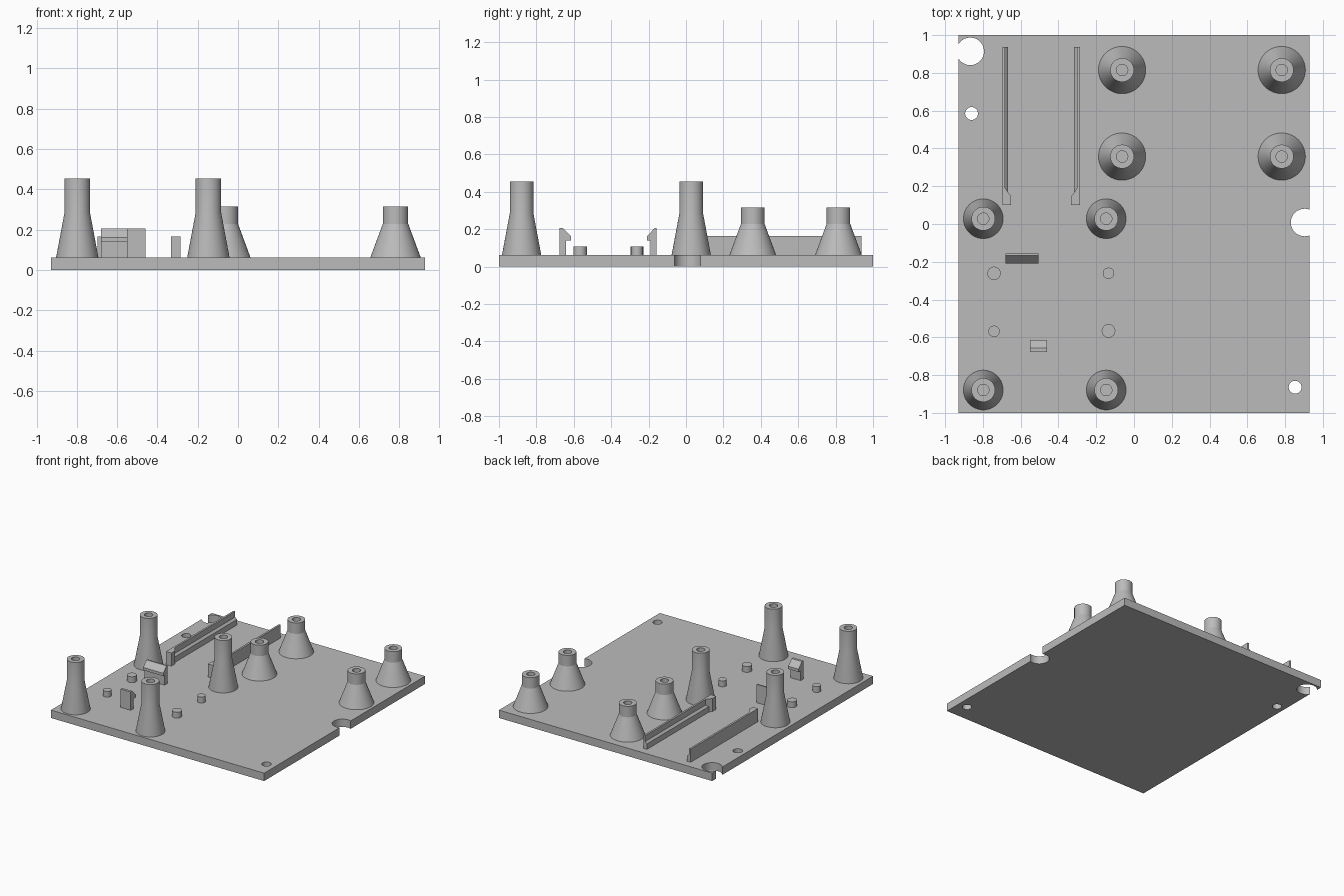
import bpy, bmesh, math
from mathutils import Vector

if "Cube" in bpy.data.objects:
    bpy.data.objects.remove(bpy.data.objects["Cube"], do_unlink=True)

grey = bpy.data.materials.new("plain_grey")
grey.use_nodes = True
grey.diffuse_color = (0.5, 0.5, 0.5, 1)
grey.node_tree.nodes["Principled BSDF"].inputs["Base Color"].default_value = (0.5, 0.5, 0.5, 1)

PLATE_TOP = 0.062
SINK = 0.05      # parts start slightly inside the plate


def finish(bm, name, smooth=False):
    bmesh.ops.recalc_face_normals(bm, faces=bm.faces[:])
    mesh = bpy.data.meshes.new(name)
    bm.to_mesh(mesh)
    bm.free()
    obj = bpy.data.objects.new(name, mesh)
    bpy.context.collection.objects.link(obj)
    mesh.materials.append(grey)
    if smooth:
        bpy.ops.object.select_all(action='DESELECT')
        obj.select_set(True)
        bpy.context.view_layer.objects.active = obj
        bpy.ops.object.shade_smooth_by_angle(angle=math.radians(20))
    return obj


def lathe(name, profile, x, y, steps=64):
    """Spin an (r, z) profile, closed on the axis, around a vertical line."""
    bm = bmesh.new()
    verts = [bm.verts.new((r, 0, z)) for r, z in profile]
    edges = [bm.edges.new(pair) for pair in zip(verts, verts[1:])]
    bmesh.ops.spin(bm, geom=verts + edges, cent=(0, 0, 0), axis=(0, 0, 1),
                   angle=math.tau, steps=steps)
    bmesh.ops.remove_doubles(bm, verts=bm.verts[:], dist=1e-5)
    obj = finish(bm, name, smooth=True)
    obj.location = (x, y, 0)
    return obj


def prism(name, outline, direction):
    """Extrude a closed outline of 3D points along a direction."""
    bm = bmesh.new()
    face = bm.faces.new([bm.verts.new(p) for p in outline])
    new = bmesh.ops.extrude_face_region(bm, geom=[face])["geom"]
    bmesh.ops.translate(bm, vec=Vector(direction),
                        verts=[v for v in new if isinstance(v, bmesh.types.BMVert)])
    return finish(bm, name)


# Base plate with two edge notches and two screw holes
bm = bmesh.new()
bmesh.ops.create_cube(bm, size=1)
for v in bm.verts:
    v.co = (v.co.x * 1.856, v.co.y * 2, (v.co.z + 0.5) * PLATE_TOP)
plate = finish(bm, "base_plate")

cutters = []
for x, y, r in [(-0.867, 0.914, 0.073), (0.903, 0.008, 0.073),
                (-0.86, 0.585, 0.034), (0.853, -0.864, 0.034)]:
    cutter = lathe("hole_cutter", [(0, -0.1), (r, -0.1), (r, 0.2), (0, 0.2)], x, y, 48)
    cutter.hide_render = True
    cutters.append(cutter)
    mod = plate.modifiers.new("hole", 'BOOLEAN')
    mod.operation = 'DIFFERENCE'
    mod.solver = 'EXACT'
    mod.object = cutter
bpy.ops.object.select_all(action='DESELECT')
bpy.context.view_layer.objects.active = plate
plate.select_set(True)
for mod in list(plate.modifiers):
    bpy.ops.object.modifier_apply(modifier=mod.name)
for cutter in cutters:
    bpy.data.objects.remove(cutter, do_unlink=True)
bpy.ops.object.shade_smooth_by_angle(angle=math.radians(20))


# Flared standoffs with a blind screw hole
def standoff(name, x, y, base_r, neck_z, top_z):
    lathe(name, [(0, SINK), (base_r, SINK), (base_r, PLATE_TOP), (0.063, neck_z),
                 (0.063, top_z), (0.03, top_z), (0.03, PLATE_TOP), (0, PLATE_TOP)], x, y)


for x in (-0.798, -0.147):
    for y in (0.028, -0.879):
        standoff("tall_standoff", x, y, 0.105, 0.286, 0.455)
for x in (-0.063, 0.782):
    for y in (0.815, 0.357):
        standoff("short_standoff", x, y, 0.125, 0.229, 0.315)

# Locating pegs
for x, y, r in [(-0.741, -0.261, 0.035), (-0.135, -0.261, 0.03),
                (-0.741, -0.568, 0.03), (-0.135, -0.566, 0.036)]:
    lathe("locating_peg", [(0, SINK), (r, SINK), (r, 0.108), (0, 0.108)], x, y, 48)


# Snap clips facing each other, side is the hook direction along y
def clip(name, x0, x1, back, side, lip, stem, reach):
    shape = [(0, SINK), (0, 0.206), (lip, 0.206), (reach, 0.162),
             (reach, 0.14), (stem, 0.14), (stem, SINK)]
    prism(name, [(x0, back + side * d, z) for d, z in shape], (x1 - x0, 0, 0))


clip("rear_clip", -0.68, -0.505, -0.157, -1, 0.011, 0.033, 0.051)
clip("front_clip", -0.55, -0.46, -0.677, 1, 0.02, 0.036, 0.063)


# Card guide rails with an inner ledge and a tapered end stop
def rail(name, outer, side):
    section = [(0, SINK), (0.031, SINK), (0.031, 0.105), (0.015, 0.12),
               (0.015, 0.165), (0, 0.165)]
    prism(name, [(outer + side * d, 0.1, z) for d, z in section], (0, 0.838, 0))
    stop = [(0, 0.1), (0.047, 0.1), (0.047, 0.145), (0.015, 0.19), (0, 0.19)]
    prism(name + "_stop", [(outer + side * d, y, SINK) for d, y in stop],
          (0, 0, 0.165 - SINK))


rail("outer_rail", -0.697, 1)
rail("inner_rail", -0.286, -1)
